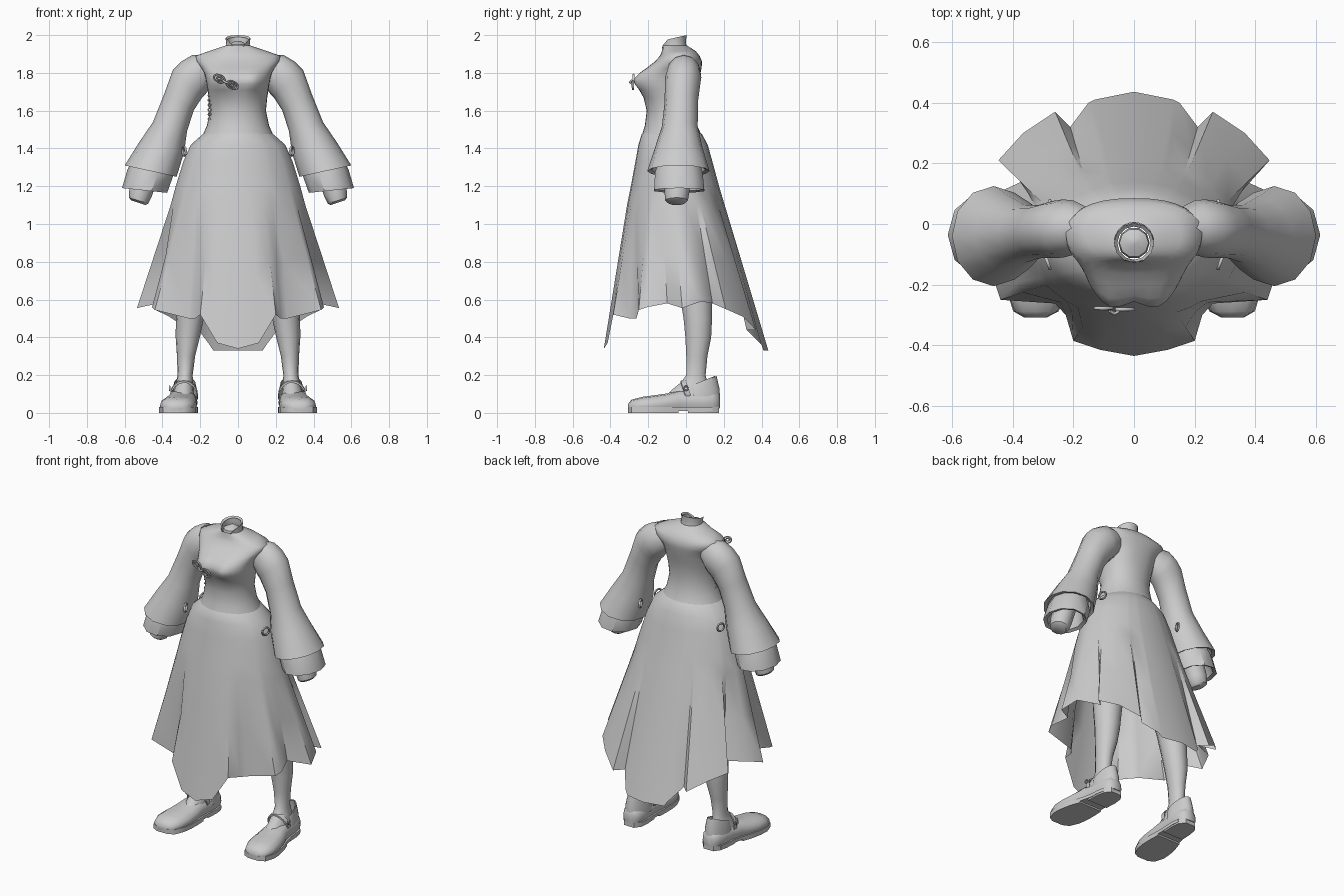
import bpy, bmesh
from math import sin, cos, pi, atan2, copysign, exp
from mathutils import Vector, Matrix

if "Cube" in bpy.data.objects:
    bpy.data.objects.remove(bpy.data.objects["Cube"])


def finish(bm, name, mirror=False, angle=40):
    bmesh.ops.recalc_face_normals(bm, faces=bm.faces)
    me = bpy.data.meshes.new(name)
    bm.to_mesh(me)
    bm.free()
    ob = bpy.data.objects.new(name, me)
    bpy.context.collection.objects.link(ob)
    if mirror:
        ob.modifiers.new("mirror", 'MIRROR').use_mirror_merge = False
    bpy.ops.object.select_all(action='DESELECT')
    ob.select_set(True)
    bpy.context.view_layer.objects.active = ob
    bpy.ops.object.shade_smooth_by_angle(angle=angle * pi / 180)
    return ob


def loft(name, rings, start=False, end=False, **kw):
    bm = bmesh.new()
    rows = [[bm.verts.new(p) for p in r] for r in rings]
    n = len(rows[0])
    for a, b in zip(rows, rows[1:]):
        for i in range(n):
            j = (i + 1) % n
            bm.faces.new((a[i], a[j], b[j], b[i]))
    if start:
        bm.faces.new(rows[0])
    if end:
        bm.faces.new(rows[-1])
    return finish(bm, name, **kw)


def spow(v, e):
    return copysign(abs(v) ** e, v)


def flat_ring(z, rx, y0, y1, n=24, e=1.0, cx=0.0):
    """Horizontal (super)ellipse between y0 (front) and y1 (back)."""
    cy, ry = (y0 + y1) / 2, (y1 - y0) / 2
    return [(cx + rx * spow(cos(2 * pi * i / n), e), cy + ry * spow(sin(2 * pi * i / n), e), z)
            for i in range(n)]


def arm_ring(ox, oz, ix, iz, cy, ry, n=12):
    """Tilted ellipse spanning an outer and an inner point in the XZ plane."""
    mid = Vector(((ox + ix) / 2, cy, (oz + iz) / 2))
    half = Vector(((ox - ix) / 2, 0, (oz - iz) / 2))
    return [mid + half * cos(2 * pi * i / n) + Vector((0, ry * sin(2 * pi * i / n), 0))
            for i in range(n)]


def torus(name, loc, r, t, rot=Matrix(), squash=1.0, mirror=False, n=14, m=6):
    rings = []
    for i in range(n):
        a = 2 * pi * i / n
        rings.append([Vector(loc) + rot @ Vector(((r + t * cos(2 * pi * k / m)) * cos(a),
                      (r + t * cos(2 * pi * k / m)) * sin(a) * squash,
                      t * sin(2 * pi * k / m))) for k in range(m)])
    return loft(name, rings + rings[:1], mirror=mirror, angle=60)


def cord(name, pts, r=0.004):
    cu = bpy.data.curves.new(name, 'CURVE')
    cu.dimensions = '3D'
    cu.bevel_depth = r
    cu.bevel_resolution = 1
    sp = cu.splines.new('POLY')
    sp.points.add(len(pts) - 1)
    for p, co in zip(sp.points, pts):
        p.co = (*co, 1)
    bpy.context.collection.objects.link(bpy.data.objects.new(name, cu))


# Bodice: z, half width, front y, back y, squareness
bodice = [(1.475, .185, -.232, .08, 1), (1.52, .165, -.218, .06, 1), (1.60, .148, -.208, .045, .95),
          (1.67, .155, -.225, .05, .9), (1.71, .161, -.243, .056, .85), (1.74, .166, -.252, .063, .82),
          (1.77, .171, -.252, .07, .82), (1.80, .18, -.235, .077, .82), (1.83, .198, -.202, .083, .82),
          (1.86, .222, -.165, .085, .82), (1.89, .225, -.138, .072, .85), (1.915, .155, -.128, .052, .9),
          (1.945, .065, -.125, .005, 1)]
rings = []
for z, w, f, b, e in bodice:
    ring = []
    for x, y, h in flat_ring(z, w, f, b, 32, e):
        if y < -.06:  # two soft bust swells
            y -= .034 * exp(-((abs(x) - .08) / .055) ** 2 - ((z - 1.76) / .05) ** 2)
        ring.append((x, y, h))
    rings.append(ring)
loft("bodice", rings, angle=85)

# Neck plug and open standing collar, split in a V at the front
loft("neck", [flat_ring(1.92, .052, -.115, -.01, 10), flat_ring(1.95, .048, -.11, -.015, 10),
              flat_ring(1.97, .012, -.07, -.045, 10)], end=True)


def collar_ring(z, r, dip, back):
    out = []
    for i in range(12):
        a = 2 * pi * i / 12
        out.append((r * cos(a), -.063 + r * sin(a), z - dip * max(0, -sin(a)) ** 8 + back * sin(a)))
    return out


loft("collar", [collar_ring(1.925, .069, .02, .005), collar_ring(1.95, .062, .035, .01),
                collar_ring(1.985, .066, .07, .015), collar_ring(1.975, .055, .07, .015)])

# Skirt: hem of the right half from front centre to back centre
hem = [(0, -.435, .34), (.11, -.415, .37), (.2, -.385, .52), (.225, -.30, .50), (.26, -.262, .50),
       (.44, -.25, .545), (.455, -.205, .56), (.42, -.1, .58), (.535, -.02, .555), (.50, .08, .59),
       (.37, .14, .58), (.447, .21, .55), (.365, .30, .51), (.26, .37, .44), (.21, .32, .44),
       (.15, .40, .36), (.13, .41, .33), (0, .436, .33)]
angles = [atan2(y / .43, x / .53) for x, y, z in hem]
angles = angles + [pi - a for a in angles[-2:0:-1]]
hem = [Vector(p) for p in hem] + [Vector((-x, y, z)) for x, y, z in hem[-2:0:-1]]
rows = []
for z, rx, f, b in [(1.50, .15, -.21, .055), (1.475, .187, -.235, .085), (1.42, .25, -.252, .115),
                    (1.33, .29, -.268, .14), (1.2, .33, -.292, .175), (1.1, .357, -.312, .205)]:
    rows.append([Vector((rx * cos(a), (f + b) / 2 + (b - f) / 2 * sin(a), z)) for a in angles])
rows.append([p.lerp(q, .5) for p, q in zip(rows[-1], hem)])
rows.append(hem)
loft("skirt", rows, angle=50)

# Bell sleeves: outer x,z, inner x,z, centre y, depth
sleeve = [(.15, 1.90, .12, 1.75, -.015, .06), (.245, 1.893, .155, 1.71, -.012, .09),
          (.30, 1.86, .17, 1.69, -.015, .096), (.345, 1.815, .19, 1.67, -.018, .094),
          (.39, 1.69, .235, 1.60, -.025, .088), (.45, 1.54, .27, 1.49, -.033, .095),
          (.525, 1.43, .285, 1.38, -.038, .126), (.60, 1.31, .325, 1.25, -.04, .165),
          (.575, 1.312, .345, 1.262, -.04, .145), (.50, 1.42, .33, 1.39, -.038, .10)]
loft("sleeve", [arm_ring(*s) for s in sleeve], mirror=True)
cuff = [(.53, 1.38, .35, 1.34, -.038, .10), (.585, 1.29, .345, 1.25, -.038, .132),
        (.614, 1.19, .375, 1.165, -.036, .14), (.59, 1.195, .395, 1.175, -.036, .12),
        (.53, 1.32, .40, 1.30, -.038, .085)]
loft("cuff", [arm_ring(*s, n=10) for s in cuff], mirror=True)
wrist = [(.54, 1.30, .42, 1.26, -.045, .06), (.575, 1.19, .455, 1.15, -.048, .066),
         (.578, 1.14, .475, 1.108, -.05, .06), (.565, 1.125, .49, 1.10, -.05, .045)]
loft("wrist", [arm_ring(*s) for s in wrist], end=True, mirror=True)

# Legs, widening into the instep inside the shoe
leg = [(1.2, .11, -.11, .11, .17), (.9, .105, -.09, .125, .20), (.65, .085, -.04, .14, .242),
       (.5, .074, -.015, .14, .255), (.4, .064, -.005, .135, .266), (.3, .048, .0, .115, .275),
       (.2, .04, .0, .105, .28), (.16, .045, -.03, .115, .283), (.12, .054, -.08, .125, .287),
       (.07, .06, -.13, .13, .29)]
loft("leg", [flat_ring(z, w, f, b, 14, cx=cx) for z, w, f, b, cx in leg], mirror=True, angle=60)


# Shoes: lengthwise rings of y, centre x, half width, sole z, top z
def shoe_ring(y, cx, w, z0, z1):
    h = z1 - z0
    prof = [(-.85, 0), (-1, .3), (-.93, .65), (-.62, .92), (0, 1), (.62, .92), (.93, .65), (1, .3), (.85, 0)]
    return [(cx + w * u, y, z0 + h * v) for u, v in prof]


shoe = [(-.308, .325, .035, .012, .045), (-.288, .323, .072, .01, .07), (-.23, .32, .094, .01, .085),
        (-.17, .314, .097, .01, .093), (-.10, .306, .09, .015, .103), (-.04, .297, .078, .02, .12),
        (.03, .288, .07, .02, .12), (.09, .284, .07, .02, .12), (.14, .282, .062, .02, .12),
        (.165, .282, .048, .02, .11), (.18, .282, .025, .025, .09)]
loft("shoe", [shoe_ring(*s) for s in shoe], start=True, end=True, mirror=True, angle=60)


def outline(pts, z0, z1, name):
    loop = [(cx + w, y) for y, cx, w in pts] + [(cx - w, y) for y, cx, w in pts[::-1]]
    loft(name, [[(x, y, z) for x, y in loop] for z in (z0, z1)], True, True, mirror=True)


outline([(y, cx, w + .003) for y, cx, w, a, b in shoe[:9]], .01, .03, "sole")
outline([(y, cx, w + .003) for y, cx, w, a, b in shoe[:6]], 0, .012, "sole_tread")
outline([(.01, .288, .07), (.09, .284, .07), (.14, .282, .062), (.176, .282, .035)], 0, .03, "heel")

# Heel counter around the ankle and the strap with its buckle
counter = [[(.282 + w * cos(a), .05 + d * sin(a), z + lift * sin(a)) for a in [pi * i / 12 for i in range(13)]]
           for z, w, d, lift in ((.07, .07, .13, 0), (.115, .068, .128, .01), (.15, .058, .112, .045))]
loft("heel_counter", [r + [(x * .94 + .017, y - .01, z) for x, y, z in r[::-1]] for r in counter],
     mirror=True, angle=60)
strap = []
for i in range(9):
    a = pi * i / 8
    x, z = .286 + .073 * cos(a), .095 + .075 * sin(a)
    y = .01 - .025 * sin(a)
    strap.append([(x, y - .013, z), (x, y + .013, z + .006),
                  (x * .94 + .017, y + .013, z - .004), (x * .94 + .017, y - .013, z - .01)])
loft("shoe_strap", strap, True, True, mirror=True)
torus("strap_buckle", (.362, .0, .13), .011, .004, Matrix.Rotation(pi / 2, 3, 'Y'), mirror=True, n=10)

# Brooch: two linked rings on the chest
face = Matrix.Rotation(pi / 2, 3, 'X')
tilt = Matrix.Rotation(.45, 3, 'Y')
for nm, x, z, y in (("brooch_ring_a", -.10, 1.77, -.277), ("brooch_ring_b", -.03, 1.735, -.281)):
    torus(nm, (x, y, z), .03, .006, tilt @ face, squash=.65)
    torus(nm + "_inner", (x, y - .003, z), .013, .005, tilt @ face, squash=.65)
cord("brooch_link", [(-.08, -.287, 1.76), (-.065, -.296, 1.75), (-.05, -.288, 1.745)], .006)

# Small rings on the hips
for nm, y in (("front", -.125), ("back", .055)):
    torus("hip_ring_" + nm, (.285, y, 1.385), .024, .006,
          Matrix.Rotation(copysign(.35, y), 3, 'Z') @ Matrix.Rotation(pi / 2, 3, 'Y'), mirror=True)

# Criss-cross lacing on one side of the waist
for s, nm in ((0, "lace_a"), (1, "lace_b")):
    pts = []
    for i in range(7):
        near = (i + s) % 2
        pts.append((-.143 if near else -.158, -.135 if near else -.075, 1.53 + .025 * i))
    cord(nm, pts)
